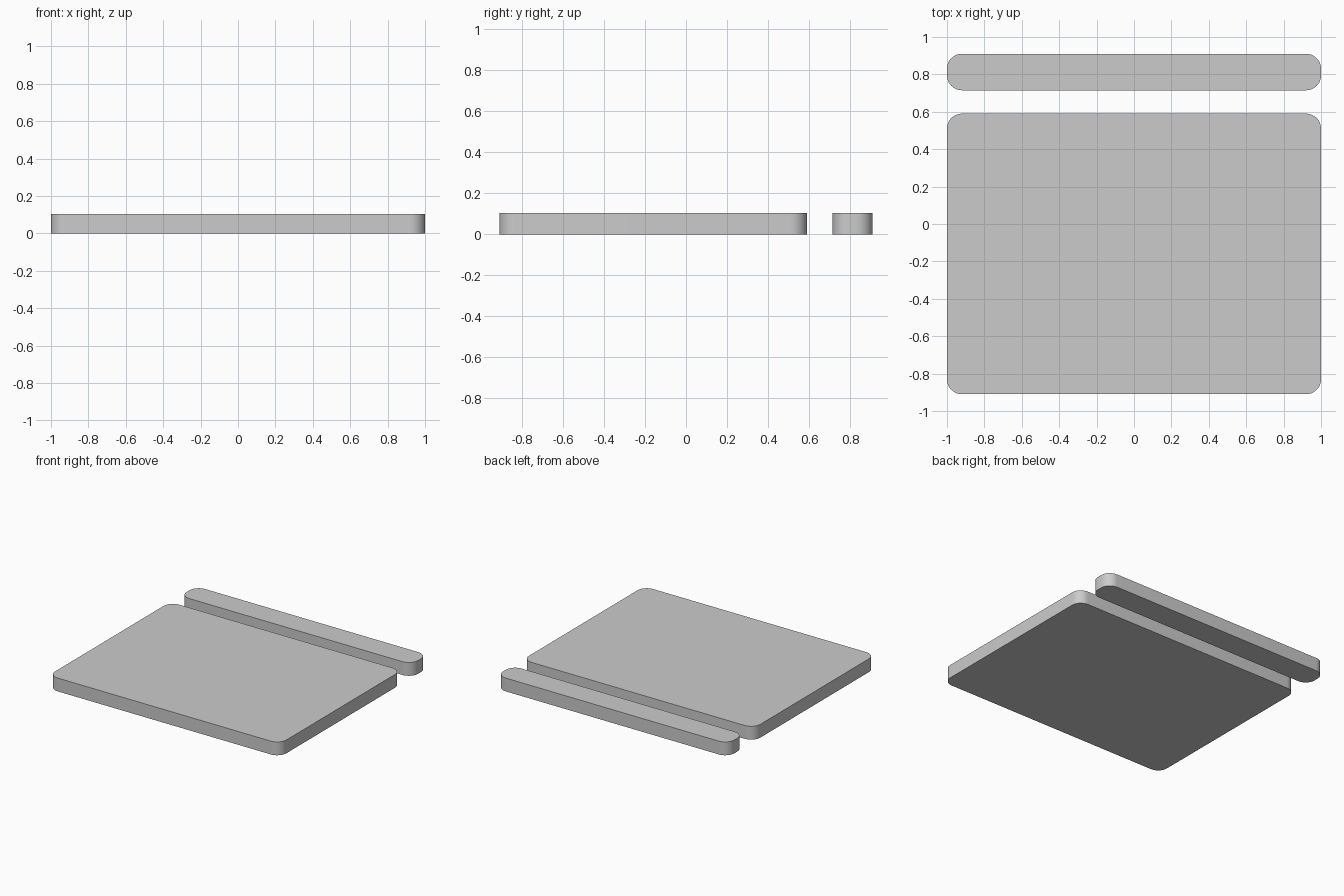
import bpy, bmesh
from math import sin, cos, pi

if "Cube" in bpy.data.objects:
    bpy.data.objects.remove(bpy.data.objects["Cube"])

HEIGHT = 0.104
RADIUS = 0.08
STEPS = 12  # segments per rounded corner


def rounded_slab(name, x0, x1, y0, y1):
    """Flat slab with rounded vertical corners, standing on z = 0."""
    r = RADIUS
    corners = [(x1 - r, y1 - r), (x0 + r, y1 - r), (x0 + r, y0 + r), (x1 - r, y0 + r)]
    bm = bmesh.new()
    outline = []
    for i, (cx, cy) in enumerate(corners):
        for s in range(STEPS + 1):
            a = (i + s / STEPS) * pi / 2
            outline.append(bm.verts.new((cx + r * cos(a), cy + r * sin(a), 0)))
    base = bm.faces.new(outline)
    top = bmesh.ops.extrude_face_region(bm, geom=[base], use_keep_orig=True)
    verts = [v for v in top["geom"] if isinstance(v, bmesh.types.BMVert)]
    bmesh.ops.translate(bm, verts=verts, vec=(0, 0, HEIGHT))
    bmesh.ops.recalc_face_normals(bm, faces=bm.faces)
    mesh = bpy.data.meshes.new(name)
    bm.to_mesh(mesh)
    bm.free()
    obj = bpy.data.objects.new(name, mesh)
    bpy.context.collection.objects.link(obj)
    bpy.ops.object.select_all(action="DESELECT")
    obj.select_set(True)
    bpy.context.view_layer.objects.active = obj
    bpy.ops.object.shade_smooth_by_angle(angle=pi / 6)
    return obj


# Large front plate and narrow bar behind it
rounded_slab("main_plate", -1, 1, -0.91, 0.59)
rounded_slab("back_bar", -1, 1, 0.715, 0.91)
